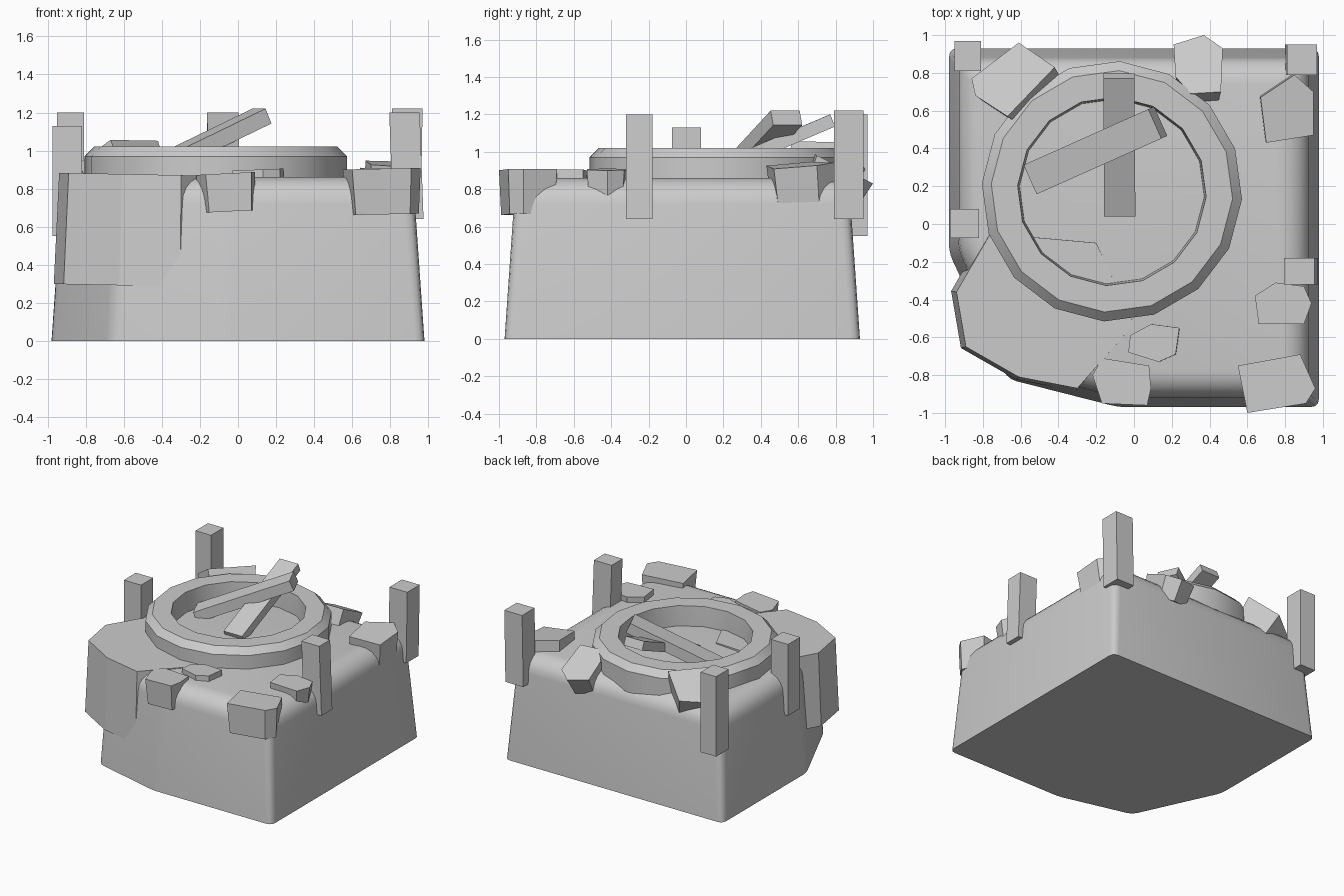
import bpy, bmesh, math
from mathutils import Vector

if "Cube" in bpy.data.objects:
    bpy.data.objects.remove(bpy.data.objects["Cube"])

def make(name, verts, faces, smooth=None):
    me = bpy.data.meshes.new(name)
    me.from_pydata([tuple(v) for v in verts], [], faces)
    bm = bmesh.new()
    bm.from_mesh(me)
    bmesh.ops.recalc_face_normals(bm, faces=bm.faces)
    bm.to_mesh(me)
    bm.free()
    ob = bpy.data.objects.new(name, me)
    bpy.context.collection.objects.link(ob)
    if smooth:
        bpy.ops.object.select_all(action='DESELECT')
        ob.select_set(True)
        bpy.context.view_layer.objects.active = ob
        bpy.ops.object.shade_smooth_by_angle(angle=math.radians(smooth))
    return ob

def loft(name, rings, cap=True, smooth=None):
    """Join equal-length vertex rings; cap the ends or close the loop of rings."""
    n, m = len(rings[0]), len(rings)
    faces = []
    for k in range(m - 1 if cap else m):
        a, b = k * n, ((k + 1) % m) * n
        faces += [(a + i, a + (i + 1) % n, b + (i + 1) % n, b + i) for i in range(n)]
    if cap:
        faces += [tuple(range(n)), tuple(range((m - 1) * n, m * n))]
    return make(name, [v for r in rings for v in r], faces, smooth)

def inset_ring(poly, d, z, c):
    """Counter-clockwise polygon moved in by d, with rounded corners."""
    p = [Vector(q) for q in poly]
    n, corners = len(p), []
    for i in range(n):
        e1 = (p[i] - p[i - 1]).normalized()
        e2 = (p[(i + 1) % n] - p[i]).normalized()
        n1, n2 = Vector((-e1.y, e1.x)), Vector((-e2.y, e2.x))
        corners.append((p[i] + (n1 + n2) * d / (1 + n1.dot(n2)), e1, e2))
    out = []
    for q, e1, e2 in corners:
        a, b = q - e1 * c, q + e2 * c
        for t in (0, .33, .67, 1):
            r = a * (1 - t) ** 2 + q * 2 * t * (1 - t) + b * t * t
            out.append((r.x, r.y, z))
    return out

def rock(name, outline, z, thick, sx=0, sy=0, shrink=.88):
    """Flat-faced chip: a sloped top outline and a smaller underside."""
    cx = sum(p[0] for p in outline) / len(outline)
    cy = sum(p[1] for p in outline) / len(outline)
    top = [Vector((x, y, z + sx * (x - cx) + sy * (y - cy))) for x, y in outline]
    nrm = Vector((-sx, -sy, 1)).normalized()
    c = Vector((cx, cy, z))
    return loft(name, [[c + (v - c) * shrink - nrm * thick for v in top], top])

def beam(name, a, b, width, thick):
    """Square bar; a and b are the middles of its top edge at each end."""
    a, b = Vector(a), Vector(b)
    d = (b - a).normalized()
    s = d.cross(Vector((0, 0, 1))).normalized() * width / 2
    u = s.cross(d).normalized() * thick
    return loft(name, [[p - s, p + s, p + s - u, p - s - u] for p in (a, b)])

# Tapered body with cut front-left corner and rounded upper edge
foot = [(-.98, .93), (-.98, -.15), (-.67, -.82), (-.08, -.97), (.98, -.97), (.98, .93)]
rings = [inset_ring(foot, 0, 0, .05)]
for k in range(6):
    t = math.radians(18 * k)
    rings.append(inset_ring(foot, .05 + .14 * (1 - math.cos(t)),
                            .72 + .14 * math.sin(t), .06))
loft("body", rings, smooth=35)

# Round well wall, open in the middle down to the body top
prof = [(.69, .8), (.69, .97), (.64, 1.02), (.5, 1.02), (.49, .86), (.49, .8)]
loft("well_ring", [[(-.117 + r * math.cos(math.radians(19) + i * math.pi / 8),
                     .173 + r * math.sin(math.radians(19) + i * math.pi / 8), z)
                    for i in range(16)] for r, z in prof], cap=False, smooth=30)

# Big slab over the cut corner
rock("corner_slab", [(-.76, -.05), (-.94, -.36), (-.89, -.65), (-.61, -.81),
                     (-.30, -.87), (0, -.53), (-.2, -.1)], .875, .585, -.02, 0, 1.04)

# Four corner posts: x range, y range, z range, lean in x
posts = {"post_back_left": (-.95, -.81, .81, .97, .55, 1.2, 0),
         "post_left": (-.975, -.82, -.075, .08, .55, 1.13, 0),
         "post_front_right": (.805, .965, -.32, -.18, .64, 1.2, -.01),
         "post_back_right": (.805, .965, .79, .95, .64, 1.22, .005)}
for name, (x0, x1, y0, y1, z0, z1, lean) in posts.items():
    loft(name, [[(x0 + o, y0, z), (x1 + o, y0, z), (x1 + o, y1, z), (x0 + o, y1, z)]
                for z, o in ((z0, -lean), (z1, lean))])

# Two fallen beams in the well
beam("beam_lower", (-.075, .04, .89), (-.08, .77, 1.2), .165, .07)
beam("beam_upper", (-.55, .235, .9), (.11, .53, 1.22), .17, .085)

# Loose rocks around the rim
rock("rock_front_right", [(.55, -.75), (.88, -.69), (.96, -.87), (.91, -.95),
                          (.60, -1.0)], .905, .24, .02, 0, .92)
rock("rock_front", [(-.22, -.8), (-.17, -.71), (.08, -.75), (.09, -.87),
                    (.07, -.96), (-.17, -.95)], .88, .2, .05, 0, .92)
rock("pebble_front", [(-.02, -.59), (.09, -.53), (.24, -.55), (.22, -.69),
                      (.13, -.73), (-.03, -.68)], .9, .08, .04, 0, 1)
rock("rock_right", [(.64, -.38), (.75, -.31), (.9, -.33), (.94, -.42),
                    (.90, -.53), (.66, -.53)], .905, .17, -.03, 0)
rock("rock_right_back", [(.67, .67), (.85, .79), (.95, .7), (.95, .47),
                         (.7, .43)], .93, .23, -.08, .08, .94)
rock("rock_back", [(.21, .95), (.37, 1.0), (.47, .93), (.46, .70), (.3, .69),
                   (.22, .78)], .91, .17, 0, -.5)
rock("rock_back_left", [(-.86, .77), (-.61, .96), (-.42, .83), (-.67, .57),
                        (-.84, .68)], .965, .18, .45, -.45, .9)
